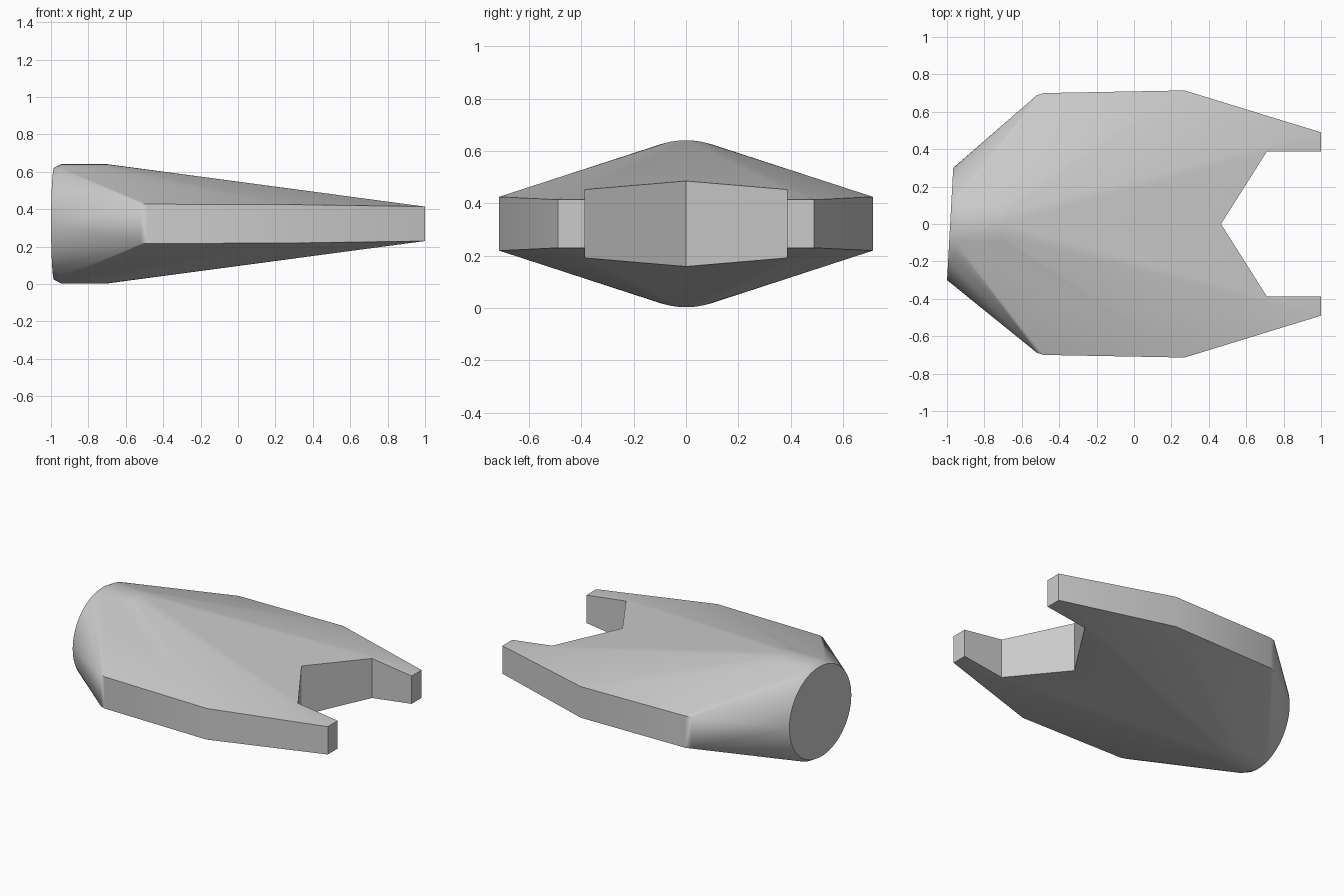
import bpy, bmesh
from math import cos, sin, tau

if "Cube" in bpy.data.objects:
    bpy.data.objects.remove(bpy.data.objects["Cube"])

MID = 0.322      # height of the centre line
SEGMENTS = 64


def material(name, colour):
    mat = bpy.data.materials.new(name)
    mat.use_nodes = True
    mat.diffuse_color = colour
    mat.node_tree.nodes["Principled BSDF"].inputs["Base Color"].default_value = colour
    return mat


def add_object(name, bm):
    mesh = bpy.data.meshes.new(name)
    bmesh.ops.recalc_face_normals(bm, faces=bm.faces)
    bm.to_mesh(mesh)
    bm.free()
    obj = bpy.data.objects.new(name, mesh)
    bpy.context.collection.objects.link(obj)
    return obj


def ring(bm, x, radius, tilt=0.0):
    for i in range(SEGMENTS):
        a = tau * i / SEGMENTS
        y = radius * cos(a)
        bm.verts.new((x + tilt * y, y, MID + radius * sin(a)))


# Hull: round nose drum blended into a flat, six-sided plate
bm = bmesh.new()
ring(bm, -0.983, 0.30, 0.055)
ring(bm, -0.945, 0.319)
ring(bm, -0.70, 0.319)
plate = [(-0.52, 0.688, 0.105), (-0.485, 0.70, 0.105),
         (0.27, 0.714, 0.103), (1.0, 0.49, 0.092)]
for x, y, half in plate:
    for side in (-1, 1):
        for up in (-1, 1):
            bm.verts.new((x, side * y, MID + up * half))
result = bmesh.ops.convex_hull(bm, input=bm.verts)
loose = [v for v in bm.verts if not v.link_faces]
bmesh.ops.delete(bm, geom=loose, context='VERTS')
bmesh.ops.dissolve_limit(bm, angle_limit=0.002, verts=bm.verts, edges=bm.edges)
hull = add_object("hull", bm)
hull.data.materials.append(material("light grey", (0.6, 0.6, 0.6, 1)))

# Notch between the two prongs
bm = bmesh.new()
outline = [(0.465, 0), (0.71, -0.387), (1.2, -0.387), (1.2, 0.387), (0.71, 0.387)]
face = bm.faces.new([bm.verts.new((x, y, -0.5)) for x, y in outline])
extruded = bmesh.ops.extrude_face_region(bm, geom=[face])["geom"]
bmesh.ops.translate(bm, vec=(0, 0, 2),
                    verts=[g for g in extruded if isinstance(g, bmesh.types.BMVert)])
cutter = add_object("notch_cutter", bm)
cutter.hide_render = True

bpy.ops.object.select_all(action='DESELECT')
hull.select_set(True)
bpy.context.view_layer.objects.active = hull
cut = hull.modifiers.new("notch", 'BOOLEAN')
cut.operation = 'DIFFERENCE'
cut.solver = 'EXACT'
cut.object = cutter
bpy.ops.object.modifier_apply(modifier=cut.name)
bpy.data.objects.remove(cutter)

# Smooth nose, crisp rim and plate edges
bpy.ops.object.shade_smooth_by_angle(angle=0.52)
